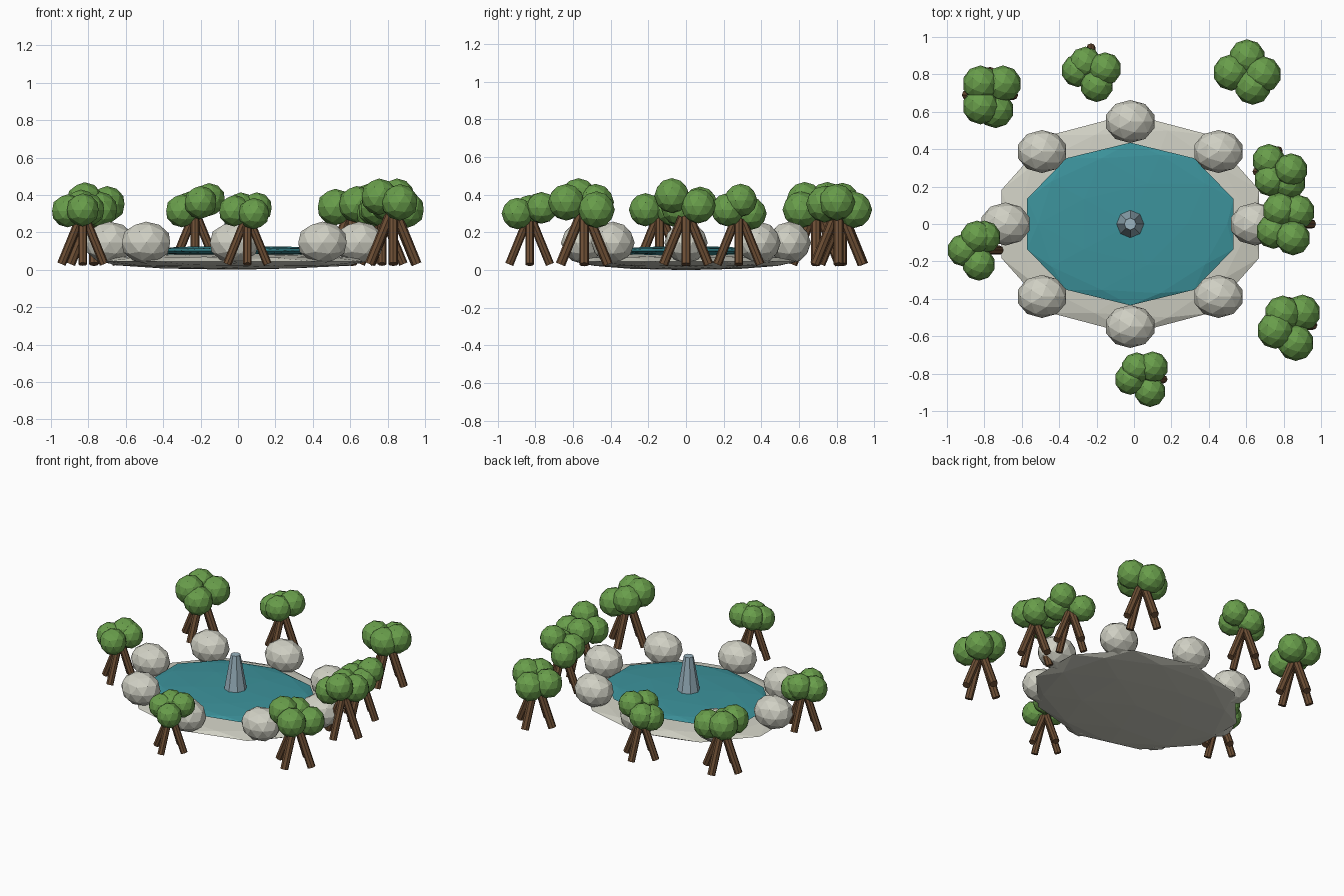
import bpy, bmesh, math
from mathutils import Matrix, Vector

cube = bpy.data.objects.get("Cube")
if cube:
    bpy.data.objects.remove(cube, do_unlink=True)


def material(name, rgb):
    m = bpy.data.materials.new(name)
    m.use_nodes = True
    m.diffuse_color = (*rgb, 1)
    m.node_tree.nodes["Principled BSDF"].inputs["Base Color"].default_value = (*rgb, 1)
    return m


STONE = material("pale_stone", (0.63, 0.63, 0.55))
WATER = material("teal_water", (0.045, 0.29, 0.33))
SPOUT = material("blue_grey", (0.32, 0.45, 0.52))
BARK = material("brown_bark", (0.15, 0.075, 0.034))
LEAF = material("leaf_green", (0.14, 0.34, 0.07))


def finish(name, bm, mat):
    mesh = bpy.data.meshes.new(name)
    bm.to_mesh(mesh)
    bm.free()
    mesh.materials.append(mat)
    obj = bpy.data.objects.new(name, mesh)
    bpy.context.collection.objects.link(obj)
    return obj


def add_ball(bm, centre, size):
    bmesh.ops.create_icosphere(bm, subdivisions=2, radius=1,
                               matrix=Matrix.LocRotScale(Vector(centre), None, Vector(size)))


def add_rod(bm, start, end, r1, r2, sides=8):
    start, end = Vector(start), Vector(end)
    axis = end - start
    turn = axis.to_track_quat('Z', 'Y')
    bmesh.ops.create_cone(bm, cap_ends=True, segments=sides, radius1=r1, radius2=r2,
                          depth=axis.length,
                          matrix=Matrix.LocRotScale((start + end) / 2, turn, None))


def ball(name, centre, size, mat):
    bm = bmesh.new()
    add_ball(bm, centre, size)
    return finish(name, bm, mat)


# Pond: flattened stone basin, water and fountain
MID = -0.02
ball("pond_basin", (MID, 0, 0.045), (0.725, 0.588, 0.045), STONE)
ball("pond_water", (MID, 0, 0.1), (0.58, 0.435, 0.027), WATER)
bm = bmesh.new()
add_rod(bm, (MID, 0, 0.11), (MID, 0, 0.365), 0.076, 0.032)
finish("fountain_spout", bm, SPOUT)

# Ring of boulders around the rim
for i in range(8):
    a = i * math.pi / 4
    ball(f"rim_boulder_{i + 1}", (MID + 0.667 * math.cos(a), 0.548 * math.sin(a), 0.145),
         (0.136, 0.115, 0.112), STONE)

# Trees: centre x, centre y, scale, then foliage ball centres
trees = [
    (-0.77, 0.69, 1.05, [(-0.82, 0.75, 0.37), (-0.70, 0.75, 0.35),
                         (-0.82, 0.63, 0.37), (-0.74, 0.61, 0.32)]),
    (-0.23, 0.83, 0.95, [(-0.30, 0.82, 0.315), (-0.26, 0.86, 0.33),
                         (-0.155, 0.83, 0.375), (-0.20, 0.74, 0.36)]),
    (0.61, 0.81, 1.05, [(0.605, 0.89, 0.32), (0.52, 0.81, 0.335),
                        (0.69, 0.80, 0.36), (0.635, 0.735, 0.35)]),
    (0.77, 0.28, 0.95, [(0.72, 0.34, 0.30), (0.84, 0.29, 0.37),
                        (0.73, 0.235, 0.32), (0.83, 0.22, 0.32)]),
    (0.83, 0, 1, [(0.78, 0.075, 0.35), (0.875, 0.065, 0.34),
                  (0.745, -0.04, 0.33), (0.85, -0.075, 0.395)]),
    (0.83, -0.54, 1.05, [(0.795, -0.48, 0.36), (0.90, -0.475, 0.32),
                         (0.755, -0.57, 0.39), (0.865, -0.635, 0.36)]),
    (0.05, -0.83, 0.9, [(0.015, -0.77, 0.33), (0.10, -0.765, 0.33),
                        (-0.02, -0.83, 0.315), (0.085, -0.895, 0.30)]),
    (-0.83, -0.14, 0.95, [(-0.80, -0.07, 0.32), (-0.84, -0.07, 0.34),
                          (-0.91, -0.14, 0.315), (-0.83, -0.215, 0.32)]),
]
for n, (x, y, s, blobs) in enumerate(trees, 1):
    # Four splayed stems
    bm = bmesh.new()
    for k in range(4):
        d = Vector((math.cos(k * math.pi / 2), math.sin(k * math.pi / 2), 0)) * s
        base = Vector((x, y, 0))
        add_rod(bm, base + d * 0.12 + Vector((0, 0, 0.03)),
                base + d * 0.018 + Vector((0, 0, 0.03 + 0.25 * s)), 0.025 * s, 0.025 * s)
    finish(f"tree_{n}_stems", bm, BARK)
    # Clustered crown
    bm = bmesh.new()
    for c in blobs:
        add_ball(bm, c, [0.093 * s] * 3)
    finish(f"tree_{n}_crown", bm, LEAF)
